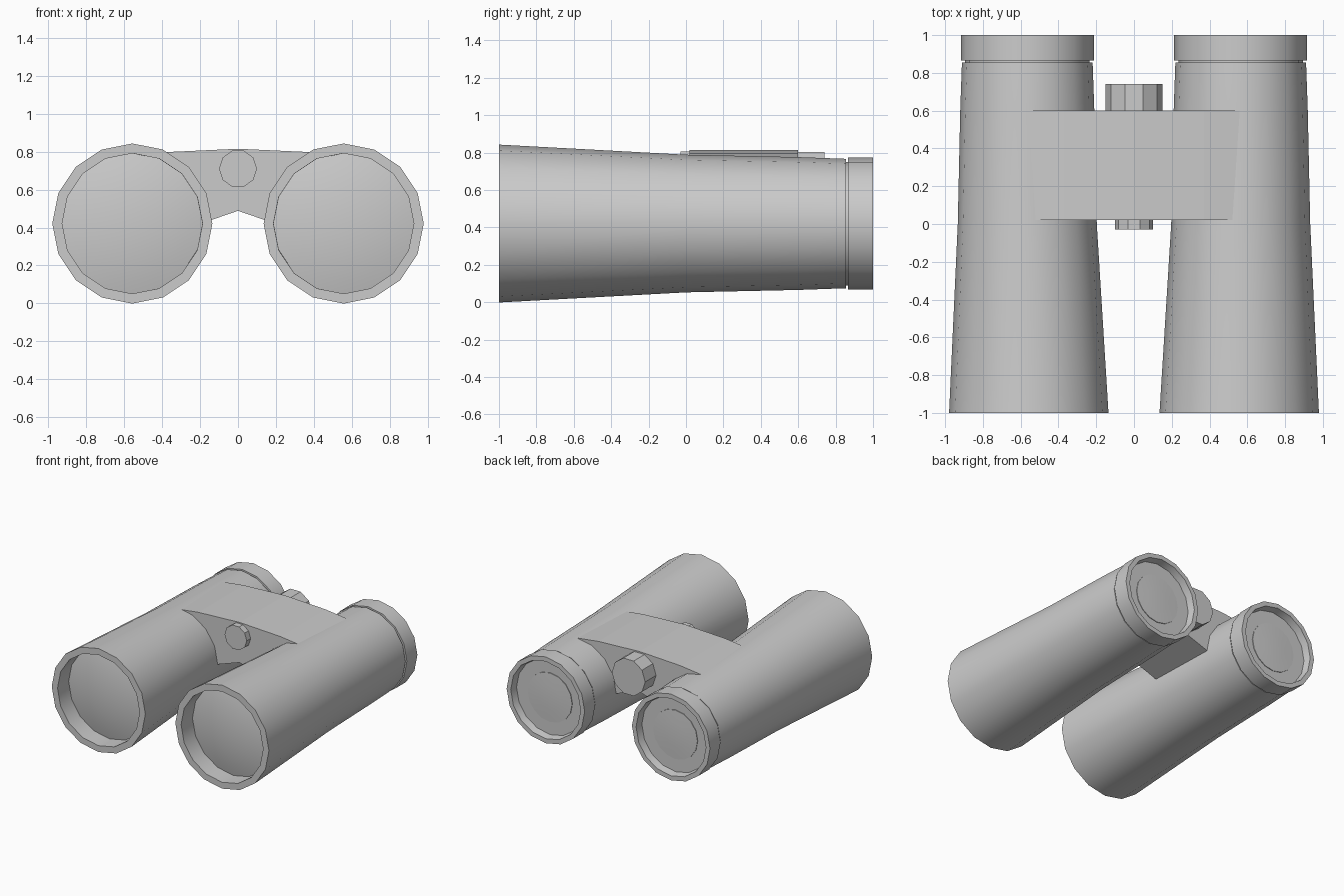
import bpy, bmesh, math

if "Cube" in bpy.data.objects:
    bpy.data.objects.remove(bpy.data.objects["Cube"])


def finish(name, bm, smooth):
    bmesh.ops.recalc_face_normals(bm, faces=bm.faces[:])
    me = bpy.data.meshes.new(name)
    bm.to_mesh(me)
    bm.free()
    ob = bpy.data.objects.new(name, me)
    bpy.context.collection.objects.link(ob)
    if smooth:
        bpy.ops.object.select_all(action='DESELECT')
        ob.select_set(True)
        bpy.context.view_layer.objects.active = ob
        bpy.ops.object.shade_smooth_by_angle(angle=math.radians(35))
    return ob


def lathe(name, profile, sides, cx, cz, smooth=True):
    """Closed solid turned around a y-axis; profile is (y, radius) from axis to axis."""
    bm = bmesh.new()
    rings = []
    for y, r in profile:
        x0 = cx + math.copysign(0.008, cx) * min(y, 0) if cx else 0
        n = sides if r > 0 else 1
        rings.append([bm.verts.new((x0 + r * math.cos(math.tau * i / n), y,
                                    cz + r * math.sin(math.tau * i / n)))
                      for i in range(n)])
    for a, b in zip(rings, rings[1:]):
        for i in range(sides):
            j = (i + 1) % sides
            quad = [a[i % len(a)], a[j % len(a)], b[j % len(b)], b[i % len(b)]]
            bm.faces.new(list(dict.fromkeys(quad)))
    return finish(name, bm, smooth)


# Barrel, objective lens, eyecup and eyepiece lens on each side
BARREL = [(-0.85, 0), (-0.85, 0.37), (-1, 0.37), (-1, 0.422), (0, 0.368),
          (0.6, 0.355), (0.855, 0.346), (0.855, 0.33), (0.87, 0.33), (0.87, 0)]
LENS = [(-0.9, 0), (-0.893, 0.16), (-0.872, 0.3), (-0.855, 0.372), (-0.83, 0.372), (-0.83, 0)]
EYECUP = [(0.865, 0), (0.865, 0.352), (1, 0.352), (1, 0.315), (0.94, 0.305), (0.94, 0)]
EYE_LENS = [(0.93, 0), (0.93, 0.2), (0.945, 0.2), (0.95, 0.1), (0.952, 0)]
for side, sx in (("left", -1), ("right", 1)):
    for part, profile in (("barrel", BARREL), ("objective_lens", LENS),
                          ("eyecup", EYECUP), ("eyepiece_lens", EYE_LENS)):
        lathe(f"{side}_{part}", profile, 16, sx * 0.565, 0.421)

# Bridge: mirrored cross-section extruded along y
half = [(0, 0.815), (0.37, 0.798), (0.56, 0.775), (0.5, 0.5), (0.3, 0.385), (0, 0.488)]
section = half + [(-x, z) for x, z in half[-2:0:-1]]
bm = bmesh.new()
face = bm.faces.new([bm.verts.new((x, 0.02, z)) for x, z in section])
ext = bmesh.ops.extrude_face_region(bm, geom=[face], use_keep_orig=True)
bmesh.ops.translate(bm, vec=(0, 0.58, 0),
                    verts=[g for g in ext["geom"] if isinstance(g, bmesh.types.BMVert)])
finish("bridge", bm, False)

# Hinge cap at the front, focus knob at the back
lathe("hinge_cap", [(-0.03, 0), (-0.03, 0.1), (0.05, 0.1), (0.05, 0)], 10, 0, 0.71, False)
lathe("focus_knob", [(0.58, 0), (0.58, 0.15), (0.74, 0.15), (0.74, 0)], 10, 0, 0.66, False)
